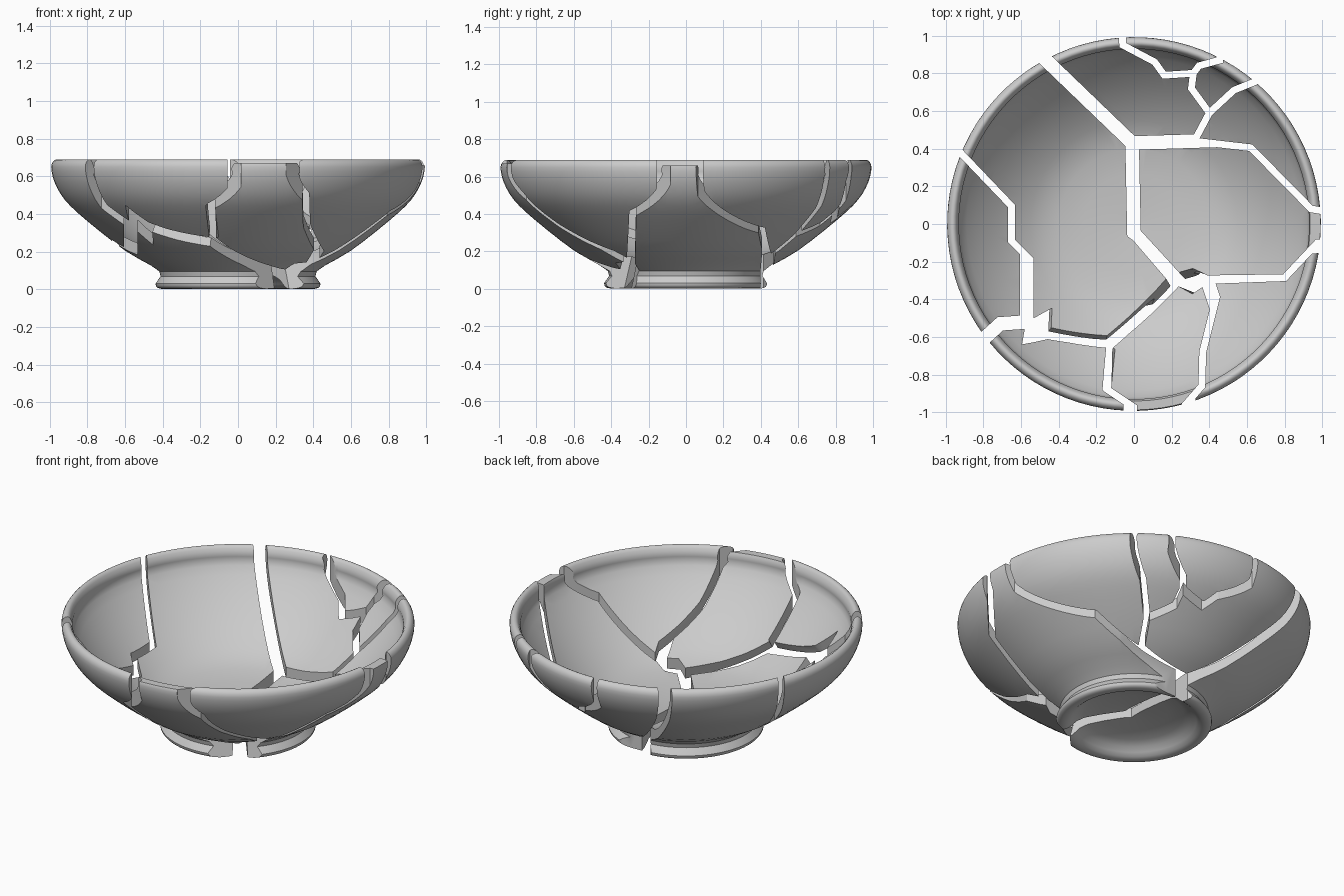
import bpy, bmesh
from math import radians, cos, sin, pi
from mathutils import Vector

if "Cube" in bpy.data.objects:
    bpy.data.objects.remove(bpy.data.objects["Cube"])

SEGMENTS = 96

# Bowl section (radius, z): underside, foot ring, outer wall, rim bead, inner wall
PROFILE = [(0, .1), (.28, .07), (.37, .01), (.42, .005), (.438, .03), (.418, .095), (.6, .205),
           (.81, .37), (.92, .475), (.975, .57), (.992, .65), (.975, .685), (.95, .685),
           (.93, .645), (.92, .58), (.79, .425), (.61, .275), (.4, .18), (0, .15)]

# Crack corners in plan; cracks that touch a capital-letter corner are narrow
NODES = dict(
    a=(-.8, 1.19), b=(-.01, .43), c=(0, -.05), d=(.22, -.29), e=(.39, -.3), f=(-.13, -.63),
    g=(-.46, -.595), h=(-.57, -.52), i=(-.57, -.17), R=(-.65, -.09), k=(-.65, .095),
    Q=(-1.2, .67), m=(-.71, -.53), n=(-1.15, -.93), U=(-.14, -.88), p=(-.02, -.96),
    q=(-.02, -1.3), r=(.43, -.42), S=(.365, -.68), T=(.36, -.86), u=(.29, -.94), v=(.28, -1.6),
    W=(.8, -.285), x=(.955, -.12), y=(1.3, -.1), z=(.32, .44), A=(.62, .405), B=(.94, .08),
    C=(1.3, .02), D=(.4, .59), E=(.53, .71), F=(.64, .755), G=(.93, 1.1), H=(.305, .72),
    I=(.315, .8), J=(.345, .84), K=(.455, .87), L=(.5, 1.2), M=(.16, .79), N=(.11, .86),
    O=(-.06, .95), P=(-.07, 1.25))

# Each shard is bounded by these crack corners
SHARDS = dict(left_wall_shard="abcdfghiRkQ", left_rim_shard="QkRihmn",
              front_left_shard="nmhgfUpq", front_shard="qpUfderSTuv",
              front_right_shard="vuTSreWxy", right_wall_shard="yxWedcbzABC",
              back_right_shard="CBAzDEFG", small_wedge_shard="GFEDHIJKL",
              back_rim_chip="LKJIMNOP", back_wall_shard="PONMIHDzba")

# Two shards have lost the top of their rim; the front crack leans outward going down
BROKEN_TOP = dict(front_shard=.67, right_wall_shard=.66)
LEANING = "dfg"


def smooth_section(points, steps=3):
    """Catmull-Rom curve through the section points."""
    pts = [Vector(p) for p in points]
    out = []
    for i in range(len(pts) - 1):
        p0, p1, p2 = pts[max(i - 1, 0)], pts[i], pts[i + 1]
        p3 = pts[min(i + 2, len(pts) - 1)]
        for s in range(steps):
            t = s / steps
            q = (p1 * 2 + (p2 - p0) * t + (p0 * 2 - p1 * 5 + p2 * 4 - p3) * t ** 2
                 + (p1 * 3 - p0 - p2 * 3 + p3) * t ** 3) / 2
            out.append((q.x, max(q.y, 0)))
    return out + [points[-1]]


def half_gap(pair):
    return .036 if pair.islower() else .018


def inset_outline(keys):
    """Pull every edge of a shard outline in by half the crack width."""
    pts = [Vector(NODES[k]) for k in keys]
    n = len(pts)
    area = sum(pts[i - 1].cross(pts[i]) for i in range(n))
    side = 1 if area > 0 else -1
    out = []
    for i in range(n):
        j = (i + 1) % n
        d1 = (pts[i] - pts[i - 1]).normalized()
        d2 = (pts[j] - pts[i]).normalized()
        n1 = Vector((-d1.y, d1.x)) * side * half_gap(keys[i - 1] + keys[i])
        n2 = Vector((-d2.y, d2.x)) * side * half_gap(keys[i] + keys[j])
        turn = d1.cross(d2)
        if abs(turn) < .1:
            out.append(pts[i] + (n1 + n2) / 2)
        else:
            out.append(pts[i] + n1 + d1 * ((n2 - n1).cross(d2) / turn))
    return out


def make_object(name, bm):
    bmesh.ops.recalc_face_normals(bm, faces=bm.faces[:])
    mesh = bpy.data.meshes.new(name)
    bm.to_mesh(mesh)
    bm.free()
    obj = bpy.data.objects.new(name, mesh)
    bpy.context.collection.objects.link(obj)
    return obj


def make_bowl(name):
    """Revolve the section into one closed bowl."""
    bm = bmesh.new()
    rings = []
    for r, z in smooth_section(PROFILE):
        angles = [2 * pi * (i + .37) / SEGMENTS for i in range(SEGMENTS if r > 0 else 1)]
        rings.append([bm.verts.new((r * cos(a), r * sin(a), z)) for a in angles])
    for a, b in zip(rings, rings[1:]):
        for i in range(SEGMENTS):
            j = (i + 1) % SEGMENTS
            quad = [a[i % len(a)], a[j % len(a)], b[j % len(b)], b[i % len(b)]]
            bm.faces.new(list(dict.fromkeys(quad)))
    return make_object(name, bm)


def make_prism(keys, top):
    """Prism that keeps one shard of the bowl."""
    bm = bmesh.new()

    def ring(z):
        verts = []
        for key, p in zip(keys, inset_outline(keys)):
            if key in LEANING:
                inner_z = .14 + .36 * p.length_squared
                p = p * (1 + .8 * (inner_z - z))
            verts.append(bm.verts.new((p.x, p.y, z)))
        return verts

    low, high = ring(-.05), ring(top)
    bm.faces.new(low)
    bm.faces.new(high)
    for i in range(len(low)):
        bm.faces.new((low[i - 1], low[i], high[i], high[i - 1]))
    obj = make_object("shard_cutter", bm)
    obj.hide_render = True
    return obj


# Break the bowl into shards
for name, keys in SHARDS.items():
    shard = make_bowl(name)
    cutter = make_prism(keys, BROKEN_TOP.get(name, .75))
    mod = shard.modifiers.new("break", 'BOOLEAN')
    mod.operation = 'INTERSECT'
    mod.solver = 'EXACT'
    mod.object = cutter
    bpy.ops.object.select_all(action='DESELECT')
    shard.select_set(True)
    bpy.context.view_layer.objects.active = shard
    bpy.ops.object.modifier_apply(modifier=mod.name)
    bpy.data.objects.remove(cutter, do_unlink=True)
    bpy.ops.object.shade_smooth_by_angle(angle=radians(30))
